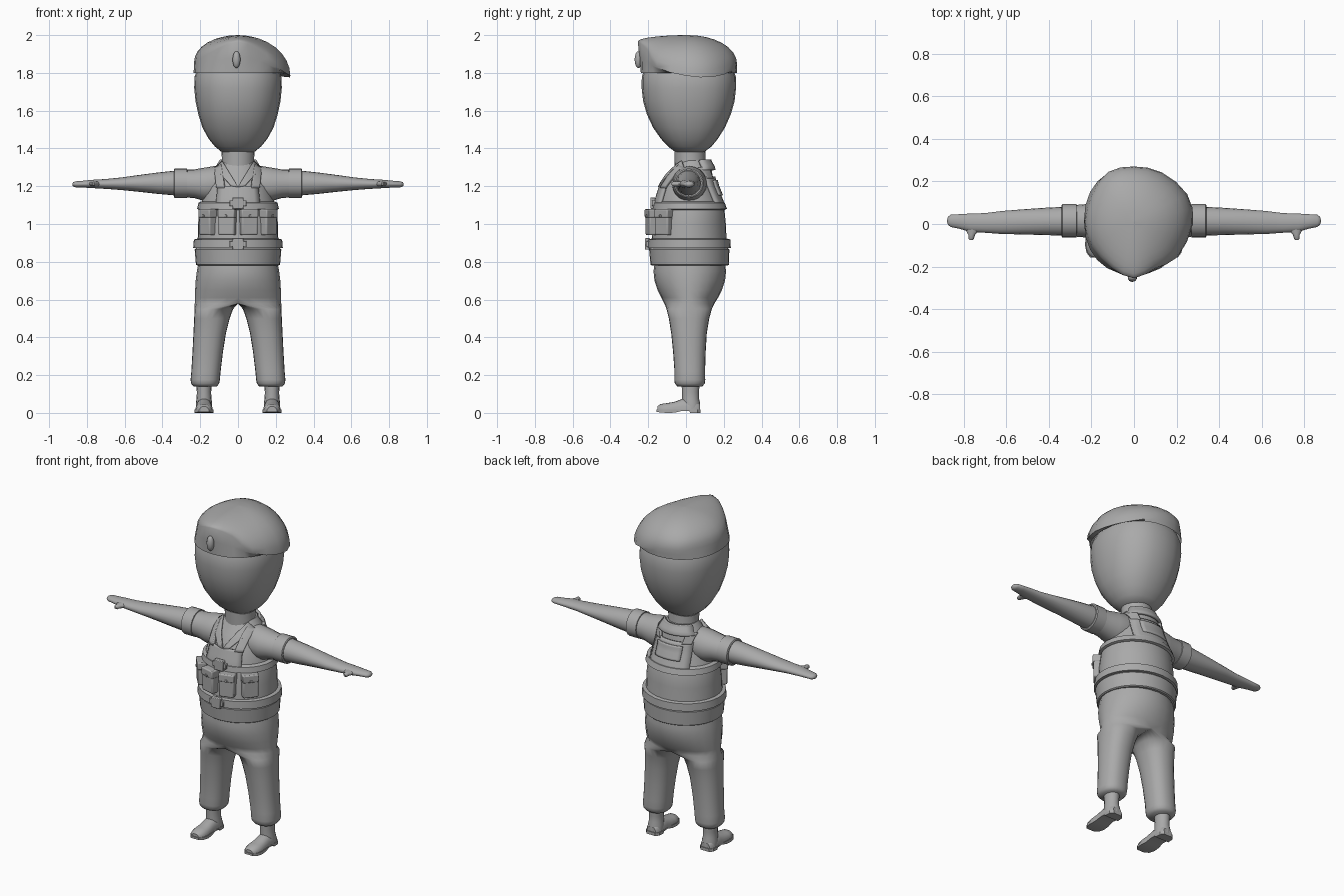
import bpy, bmesh, math
from mathutils import Matrix, Vector

if "Cube" in bpy.data.objects:
    bpy.data.objects.remove(bpy.data.objects["Cube"])

grey = bpy.data.materials.new("plain_grey")
grey.diffuse_color = (0.4, 0.4, 0.4, 1)
grey.use_nodes = True
grey.node_tree.nodes["Principled BSDF"].inputs["Base Color"].default_value = grey.diffuse_color
TAU = math.tau


def finish(name, bm, mirror=False, thick=0, bevel=0, angle=40):
    bmesh.ops.recalc_face_normals(bm, faces=bm.faces)
    me = bpy.data.meshes.new(name)
    bm.to_mesh(me)
    bm.free()
    me.materials.append(grey)
    ob = bpy.data.objects.new(name, me)
    bpy.context.collection.objects.link(ob)
    bpy.ops.object.select_all(action='DESELECT')
    ob.select_set(True)
    bpy.context.view_layer.objects.active = ob
    bpy.ops.object.shade_smooth_by_angle(angle=math.radians(angle))
    if thick:
        m = ob.modifiers.new("thickness", 'SOLIDIFY')
        m.thickness, m.offset = thick, 0
    if bevel:
        m = ob.modifiers.new("bevel", 'BEVEL')
        m.width, m.segments = bevel, 2
    if mirror:
        ob.modifiers.new("mirror", 'MIRROR').use_clip = True
    return ob


def loft_bm(rings, caps=True):
    bm = bmesh.new()
    vs = [[bm.verts.new(p) for p in r] for r in rings]
    n = len(vs[0])
    for a, b in zip(vs, vs[1:]):
        for i in range(n):
            j = (i + 1) % n
            bm.faces.new((a[i], a[j], b[j], b[i]))
    if caps:
        bm.faces.new(vs[0])
        bm.faces.new(vs[-1])
    return bm


def oval(a, b, n=24, e=2.0):
    out = []
    for i in range(n):
        c, s = math.cos(TAU * i / n), math.sin(TAU * i / n)
        out.append((a * math.copysign(abs(c) ** (2 / e), c),
                    b * math.copysign(abs(s) ** (2 / e), s)))
    return out


def z_ring(z, rx, cy, ry, cx=0, e=2.0, n=24):
    return [(cx + u, cy + v, z) for u, v in oval(rx, ry, n, e)]


def x_ring(x, cy, ry, cz, rz, n=20):
    return [(x, cy + u, cz + v) for u, v in oval(ry, rz, n)]


# torso profile: z, half width, centre y, half depth
TORSO = [(.78, .212, .02, .197), (.86, .222, .017, .205), (.93, .213, .017, .197),
         (1.0, .212, .018, .193), (1.08, .203, .02, .183), (1.13, .188, .015, .167),
         (1.2, .168, .012, .142), (1.26, .14, .022, .118), (1.30, .115, .035, .1),
         (1.335, .088, .035, .08)]


def torso_at(z):
    z = min(max(z, TORSO[0][0]), TORSO[-1][0])
    for a, b in zip(TORSO, TORSO[1:]):
        if z <= b[0]:
            t = (z - a[0]) / (b[0] - a[0])
            return [p + (q - p) * t for p, q in zip(a[1:], b[1:])]


def patch(name, corners, off=.006, thick=.014, back=False, mirror=False, n=8):
    """Cloth panel laid on the torso between four (x, z) corners."""
    bm = bmesh.new()
    A, B, C, D = [Vector(c) for c in corners]
    grid = []
    for i in range(n + 1):
        row = []
        for j in range(n + 1):
            p = A.lerp(B, i / n).lerp(D.lerp(C, i / n), j / n)
            rx, cy, ry = torso_at(p.y)
            d = (ry + off) * math.sqrt(max(0, 1 - (p.x / (rx + off)) ** 2))
            row.append(bm.verts.new((p.x, cy + (d if back else -d), p.y)))
        grid.append(row)
    for i in range(n):
        for j in range(n):
            bm.faces.new((grid[i][j], grid[i + 1][j], grid[i + 1][j + 1], grid[i][j + 1]))
    return finish(name, bm, mirror, thick)


def band(name, rows):
    """Belt around the torso; rows are (z, offset)."""
    rings = []
    for z, o in rows:
        rx, cy, ry = torso_at(z)
        rings.append(z_ring(z, rx + o, cy, ry + o, n=32))
    finish(name, loft_bm(rings), angle=35)


def box(name, size, loc, rot=0, bevel=.006, mirror=False):
    bm = bmesh.new()
    bmesh.ops.create_cube(bm, size=1, matrix=Matrix.Translation(loc)
                          @ Matrix.Rotation(rot, 4, 'Z') @ Matrix.Diagonal((*size, 1)))
    return finish(name, bm, mirror, bevel=bevel)


# head and neck
finish("head", loft_bm([z_ring(*r, e=2.25) for r in [
    (1.38, .085, .02, .075), (1.41, .122, .02, .115), (1.45, .155, .018, .15),
    (1.51, .188, .016, .19), (1.58, .21, .015, .222), (1.65, .225, .015, .242),
    (1.72, .232, .015, .25), (1.78, .23, .015, .249), (1.82, .215, .015, .235)]]))
finish("neck", loft_bm([z_ring(1.29, .09, .025, .085), z_ring(1.33, .085, .022, .083),
                        z_ring(1.41, .088, .02, .082)]))

# beret: rim, folded crease that droops to one side, then dome
CREASE = [(.277, 0, 1.785), (.25, .14, 1.778), (.13, .243, 1.81), (0, .27, 1.85),
          (-.12, .245, 1.86), (-.2, .14, 1.86), (-.232, .01, 1.86), (-.2, -.105, 1.875),
          (-.105, -.205, 1.93), (0, -.255, 1.966), (.105, -.205, 1.925), (.205, -.155, 1.83)]
crease = []
for i in range(12):
    p0, p1, p2, p3 = [Vector(CREASE[(i + k) % 12]) for k in (-1, 0, 1, 2)]
    crease += [p1, (p1 + p2) * .5625 - (p0 + p3) * .0625]
rim = [Vector(p) for p in z_ring(1.80, .235, .015, .254, e=2.2)]
apex = Vector((0, .01, 2.0))
rings = [rim, [a.lerp(b, .5) for a, b in zip(rim, crease)], crease]
for k in range(1, 8):
    t = k / 8 * math.pi / 2
    rings.append([Vector((apex.x + (p.x - apex.x) * math.cos(t), apex.y + (p.y - apex.y) * math.cos(t),
                          p.z + (2.0 - p.z) * math.sin(t))) for p in crease])
rings.append([apex + (p - apex) * .01 for p in rings[-1]])
finish("beret", loft_bm(rings, False), angle=50)
bm = bmesh.new()
bmesh.ops.create_uvsphere(bm, u_segments=10, v_segments=8, radius=1,
                          matrix=Matrix.Translation((-.008, -.252, 1.87)) @ Matrix.Diagonal((.022, .02, .045, 1)))
finish("beret_badge", bm)

# torso and belts
finish("torso", loft_bm([z_ring(*r, n=32) for r in TORSO]))
band("jacket_hem", [(.78, .004), (.785, .01), (.865, .008), (.875, 0)])
band("waist_belt", [(.872, .004), (.874, .017), (.918, .019), (.922, .004)])
band("chest_belt", [(1.075, .002), (1.08, .014), (1.112, .016), (1.12, .002)])
for name, z, y in (("waist_buckle", .895, -.204), ("chest_buckle", 1.11, -.175)):
    box(name, (.06, .025, .062), (0, y, z), bevel=.004)
    box(name + "_tabs", (.018, .02, .03), (.036, y + .004, z), bevel=.003, mirror=True)

# ammunition pouches with lids
for part, a in (("inner", .275), ("outer", .87)):
    d = Vector((math.sin(a) * .207, .015 - math.cos(a) * .2, 1.008))
    out = Vector((math.sin(a), -math.cos(a), 0))
    box(part + "_pouch", (.088, .055, .135), d, a, .008, True)
    box(part + "_pouch_lid", (.092, .055, .045), d + out * .004 + Vector((0, 0, .048)), a, .006, True)
    box(part + "_pouch_button", (.014, .01, .014), d + out * .032 + Vector((0, 0, .034)), a, .003, True)

# vest panels, straps and collar lapels
patch("vest_front", [(-.115, 1.1), (.115, 1.1), (.105, 1.2), (-.105, 1.2)])
patch("front_strap", [(.07, 1.19), (.112, 1.19), (.122, 1.295), (.085, 1.31)], .01, .016, mirror=True)
patch("lapel", [(.0, 1.195), (.035, 1.2), (.122, 1.295), (.082, 1.332)], .012, .012, mirror=True)
patch("vest_back", [(-.13, 1.1), (.13, 1.1), (.12, 1.25), (-.12, 1.25)], .006, .014, True)
patch("back_pad", [(-.08, 1.15), (.08, 1.15), (.08, 1.23), (-.08, 1.23)], .014, .016, True)
patch("back_strap", [(.07, 1.24), (.115, 1.24), (.122, 1.295), (.085, 1.31)], .008, .016, True, True)
patch("back_collar", [(-.122, 1.285), (.122, 1.285), (.09, 1.34), (-.09, 1.34)], .012, .014, True)

# sleeves, rolled cuffs, forearms with hands, thumbs
finish("sleeve", loft_bm([x_ring(*r) for r in [
    (.07, .02, .085, 1.215, .09), (.13, .018, .092, 1.212, .094), (.18, .016, .088, 1.21, .088),
    (.23, .015, .078, 1.213, .076), (.29, .015, .073, 1.215, .073)]]), True)
finish("sleeve_cuff", loft_bm([x_ring(*r) for r in [
    (.268, .015, .07, 1.216, .07), (.27, .015, .079, 1.216, .078), (.336, .015, .079, 1.216, .078),
    (.34, .015, .072, 1.216, .071), (.338, .015, .062, 1.216, .062)]]), True, angle=35)
finish("forearm_and_hand", loft_bm([x_ring(*r) for r in [
    (.32, .013, .068, 1.217, .067), (.42, .012, .064, 1.216, .057), (.52, .01, .059, 1.215, .045),
    (.62, .007, .054, 1.213, .033), (.70, .005, .046, 1.212, .026), (.77, .006, .043, 1.212, .022),
    (.82, .012, .034, 1.211, .018), (.86, .015, .029, 1.21, .016), (.873, .015, .019, 1.21, .011),
    (.877, .015, .006, 1.21, .004)]]), True)
finish("thumb", loft_bm([[(x + u, y, 1.212 + v) for u, v in oval(a, b, 12)] for y, x, a, b in [
    (0, .755, .04, .016), (-.033, .758, .03, .015), (-.05, .762, .016, .013),
    (-.068, .764, .013, .012), (-.076, .765, .006, .006)]]), True)

# trousers: half ovals above the crotch blend into full leg ovals
rings = []
for z, r, cy, ry in [(.80, .208, .02, .185), (.75, .218, .02, .192), (.70, .224, .02, .187),
                     (.65, .227, .02, .17), (.61, .228, .02, .15), (.578, .229, .018, .132)]:
    rings.append([(max(0, r * math.cos(TAU * i / 24)), cy + ry * math.sin(TAU * i / 24), z)
                  for i in range(24)])
for z, x0, x1, cy, ry in [(.55, .026, .23, .017, .12), (.50, .044, .232, .016, .107),
                          (.42, .064, .236, .016, .094), (.32, .08, .241, .018, .086),
                          (.22, .092, .247, .02, .081), (.175, .096, .251, .02, .082),
                          (.155, .1, .248, .02, .079), (.14, .112, .236, .02, .066)]:
    rings.append(z_ring(z, (x1 - x0) / 2, cy, ry, (x0 + x1) / 2, 2.3))
bm = loft_bm(rings)
inner = [f for f in bm.faces if all(v.co.x < 1e-4 for v in f.verts)]
bmesh.ops.delete(bm, geom=inner, context='FACES')
finish("trousers", bm, True, angle=60)

# boots: ankle, foot, sole and heel
finish("boot_ankle", loft_bm([z_ring(z, rx, cy, ry, .18, n=16) for z, rx, cy, ry in [
    (.02, .043, .03, .045), (.055, .043, .027, .047), (.075, .039, .024, .045),
    (.11, .038, .024, .045), (.16, .041, .024, .048)]]), True)
finish("boot_foot", loft_bm([[(.18 + u, y, max(.012, .012 + v)) for u, v in oval(a, h, 20, 2.4)]
                             for y, a, h in [
    (.073, .03, .035), (.06, .04, .05), (.02, .044, .065), (-.02, .043, .062),
    (-.06, .045, .047), (-.1, .047, .04), (-.135, .04, .035), (-.152, .024, .022)]]), True)
finish("boot_sole", loft_bm([[(.18 + a * s, y, z) for s, z in ((-1, b), (1, b), (1, .018), (-1, .018))]
                             for y, a, b in [
    (.077, .028, 0), (.06, .044, 0), (.022, .046, 0), (.018, .045, .009), (-.02, .043, .011),
    (-.06, .047, .001), (-.1, .05, 0), (-.135, .043, .002), (-.157, .026, .006)]]), True)
